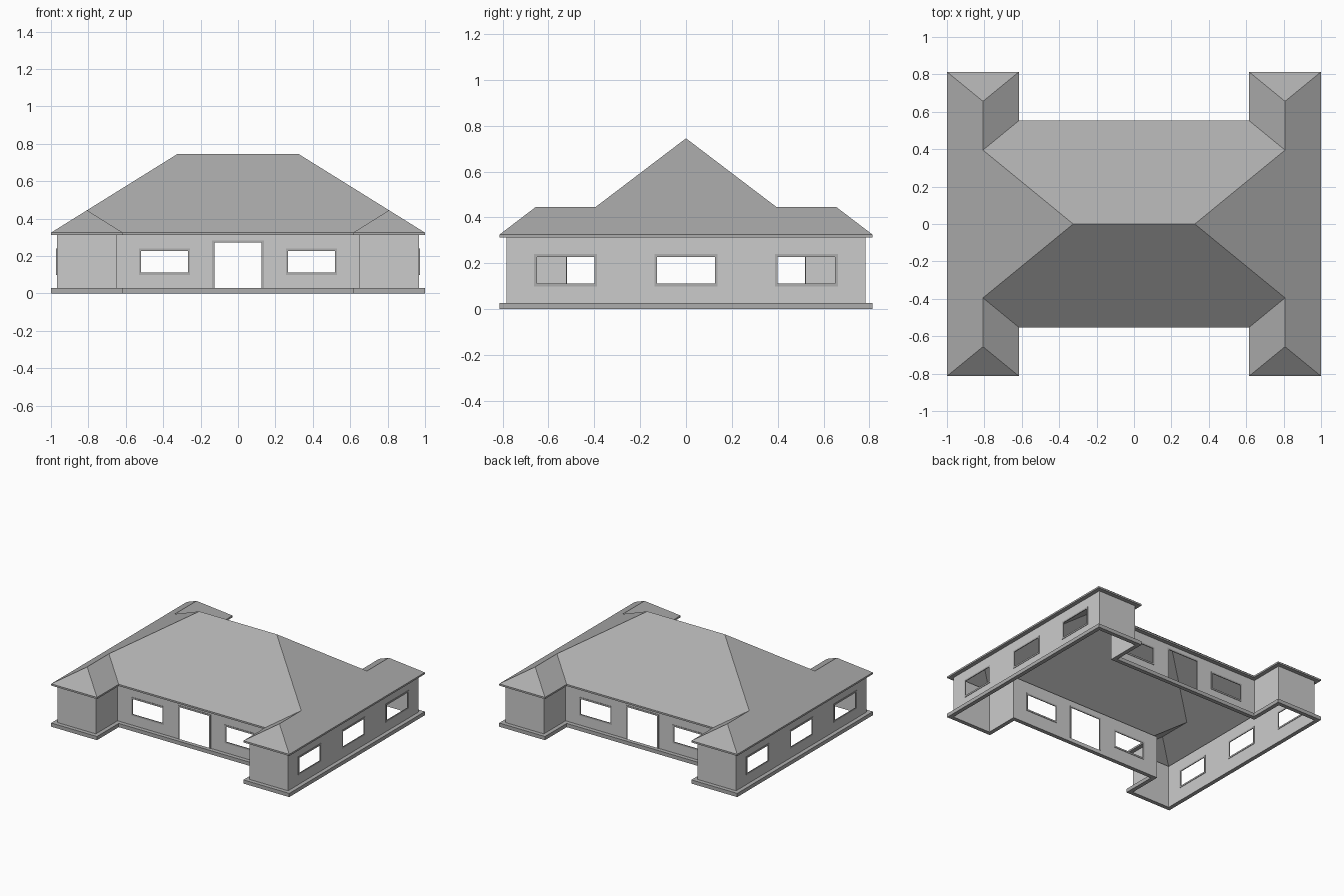
import bpy

if "Cube" in bpy.data.objects:
    bpy.data.objects.remove(bpy.data.objects["Cube"])

EAVE, RIDGE_LOW, RIDGE_TOP = 0.325, 0.445, 0.745
OVER = 0.031          # overhang of eaves and plinth past the walls


def grey(name, v):
    mat = bpy.data.materials.new(name)
    mat.diffuse_color = (v, v, v, 1)
    mat.use_nodes = True
    mat.node_tree.nodes["Principled BSDF"].inputs["Base Color"].default_value = mat.diffuse_color
    return mat


ROOF, WALL, TRIM = grey("roof_grey", .42), grey("wall_grey", .67), grey("trim_grey", .42)


def make(name, verts, faces, mat, mirror=(True, True)):
    """Mesh object mirrored across x = 0 and / or y = 0."""
    me = bpy.data.meshes.new(name)
    me.from_pydata(verts, [], faces)
    me.materials.append(mat)
    ob = bpy.data.objects.new(name, me)
    bpy.context.collection.objects.link(ob)
    m = ob.modifiers.new("mirror", 'MIRROR')
    m.use_axis = (mirror[0], mirror[1], False)
    m.merge_threshold = 0.0005
    return ob


# One quarter of the H-shaped plan: eaves line and wall line
outer = [(0, .553), (.615, .553), (.615, .8135), (1, .8135), (1, 0)]
o = OVER
inner = [(0, .553 - o), (.615 + o, .553 - o), (.615 + o, .8135 - o),
         (1 - o, .8135 - o), (1 - o, 0)]


def ring(name, z0, z1, top):
    """Band between wall line and eaves line."""
    n = len(outer)
    verts = [(x, y, z) for path, z in
             ((inner, z0), (outer, z0), (outer, z1), (inner, z1)) for x, y in path]
    faces = [(r * n + i, r * n + i + 1, (r + 1) * n + i + 1, (r + 1) * n + i)
             for r in range(3 if top else 2) for i in range(n - 1)]
    make(name, verts, faces, TRIM)


ring("plinth", 0, 0.028, True)
ring("eaves", 0.312, EAVE, False)

# Hipped roof over the main block and wings
rx = (1 + .615) / 2
roof_verts = [(0, 0, RIDGE_TOP), (.325, 0, RIDGE_TOP), (rx, .395, RIDGE_LOW),
              (.615, .553, EAVE), (0, .553, EAVE), (1, 0, EAVE),
              (1, .8135, EAVE), (rx, .656, RIDGE_LOW), (.615, .8135, EAVE)]
make("roof", roof_verts,
     [(0, 1, 2, 3, 4), (1, 5, 6, 7, 2), (6, 8, 7), (8, 3, 2, 7)], ROOF)

# Openings: (start, end, bottom, top) along each wall
WZ = (.112, .228)
long_openings = [(0, .126, .028, .272), (.268, .518, *WZ)]
side_openings = [(0, .126, *WZ), (.4, .65, *WZ)]


def wall(name, place, length, start=0, openings=()):
    """Flat wall split into a grid, leaving the openings out."""
    us = sorted({start, length} | {u for p in openings for u in p[:2]})
    zs = sorted({0, .028, EAVE} | {z for p in openings for z in p[2:]})
    nz = len(zs)
    verts = [(*place(u), z) for u in us for z in zs]
    faces = []
    for i in range(len(us) - 1):
        for j in range(nz - 1):
            u, z = (us[i] + us[i + 1]) / 2, (zs[j] + zs[j + 1]) / 2
            if not any(a < u < b and c < z < d for a, b, c, d in openings):
                a = i * nz + j
                faces.append((a, a + 1, a + nz + 1, a + nz))
    make(name, verts, faces, WALL)


wx, wy = inner[4][0], inner[2][1]
ix, iy = inner[1]
wall("main_walls", lambda u: (u, iy), ix, 0, long_openings)
wall("side_walls", lambda u: (wx, u), wy, 0, side_openings)
wall("wing_end_walls", lambda u: (u, wy), wx, ix)
wall("wing_inner_walls", lambda u: (ix, u), wy, iy)


def frame(name, a, b, c, d, wall_pos, along_x, mirror, sill=True):
    """Thin, nearly flush bars around an opening."""
    t, dep = .012, .003
    verts, faces = [], []
    bars = [(a - t, a, c, d), (b, b + t, c, d), (a - t, b + t, d, d + t)]
    if sill:
        bars.append((a - t, b + t, c - t, c))
    for u0, u1, z0, z1 in bars:
        k = len(verts)
        for w in (wall_pos - dep, wall_pos + dep):
            for u, z in ((u0, z0), (u1, z0), (u1, z1), (u0, z1)):
                verts.append((u, w, z) if along_x else (w, u, z))
        quads = [(0, 3, 2, 1), (4, 5, 6, 7), (0, 1, 5, 4),
                 (1, 2, 6, 5), (2, 3, 7, 6), (3, 0, 4, 7)]
        if along_x:
            quads = [q[::-1] for q in quads]
        faces += [tuple(k + v for v in q) for q in quads]
    make(name, verts, faces, TRIM, mirror)


# Door and window frames
frame("door_frames", -.126, .126, .028, .272, iy, True, (False, True), False)
frame("main_window_frames", *long_openings[1], iy, True, (True, True))
frame("side_middle_window_frames", -.126, .126, *WZ, wx, False, (True, False))
frame("side_window_frames", *side_openings[1], wx, False, (True, True))
